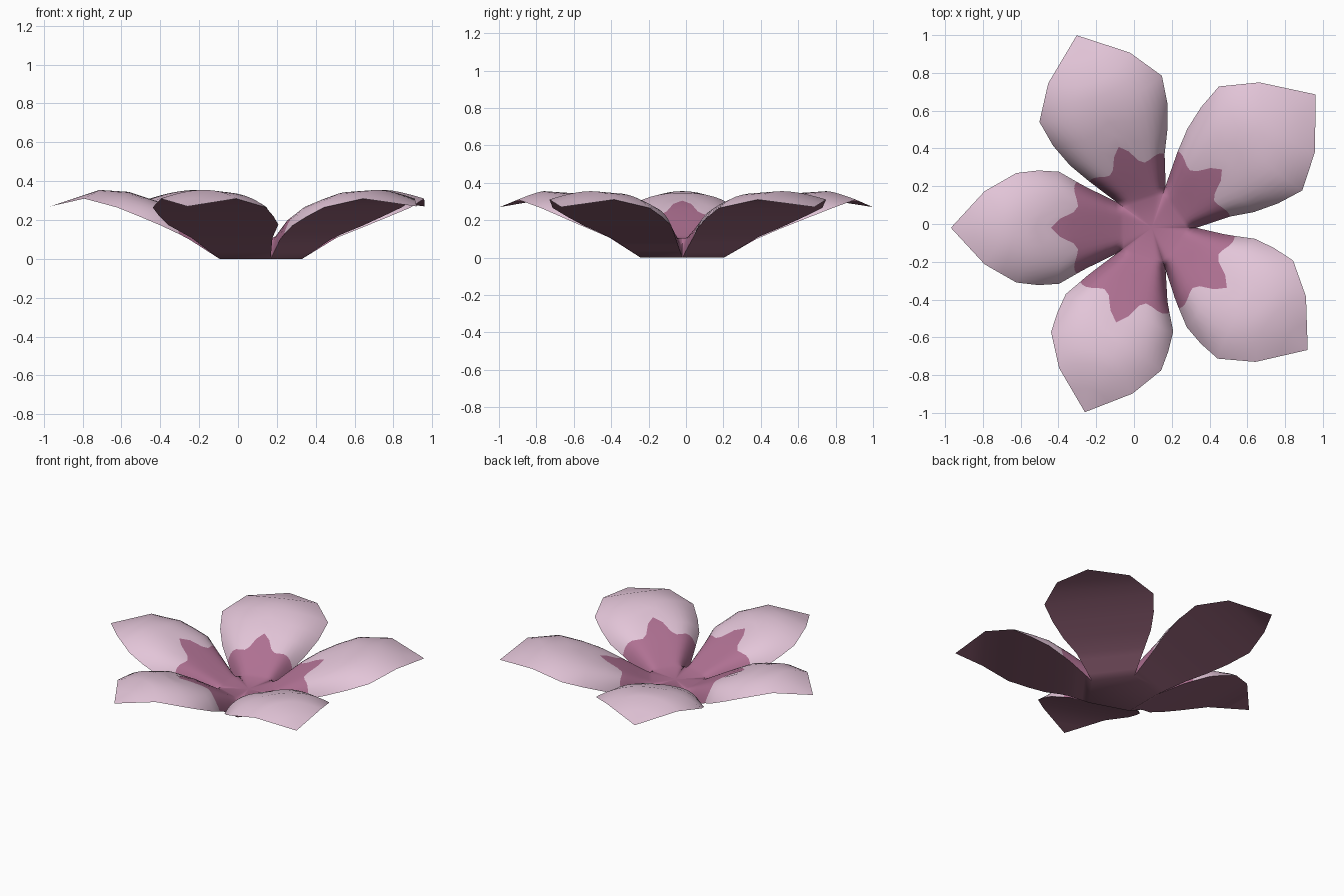
import bpy
import bmesh
import math
from mathutils import Vector

cube = bpy.data.objects.get("Cube")
if cube:
    bpy.data.objects.remove(cube, do_unlink=True)


def make_material(name, colour):
    mat = bpy.data.materials.new(name)
    mat.use_nodes = True
    mat.diffuse_color = (*colour, 1)
    mat.node_tree.nodes["Principled BSDF"].inputs["Base Color"].default_value = (*colour, 1)
    return mat


materials = [
    make_material("pale pink", (0.77, 0.56, 0.69)),
    make_material("rose", (0.43, 0.165, 0.29)),
    make_material("dark plum", (0.29, 0.122, 0.185)),
]
PALE, ROSE, PLUM = range(len(materials))

CENTRE = Vector((0.08, -0.02, 0))
BASE_CENTRE = Vector((0.095, -0.02, 0))

# Flat centre rings: radius, top height, drop towards the notch between petals
RINGS = [(0.185, 0.105, 0.0), (0.235, 0.125, 0.125)]

# Petal ribs: midline distance and height, edge distance, half width, edge height, roundness
RIBS = [
    (0.33, 0.21, 0.35, 0.222, 0.11, 6),
    (0.48, 0.29, 0.51, 0.313, 0.185, 4),
    (0.65, 0.345, 0.71, 0.315, 0.265, 2.6),
    (0.80, 0.355, 0.88, 0.21, 0.31, 2),
    (1.06, 0.27, 1.06, 0.0, 0.27, 2),
]
TIP = len(RINGS) + len(RIBS) - 1

# Petals: axis angle, length scale, width scale of the outer ribs, rose patch scale
PETALS = [
    (38.7, 1.065, 1.12, 0.95),
    (110.6, 1.027, 1.1, 0.88),
    (180, 0.99, 0.92, 1.0),
    (250.8, 0.975, 0.98, 1.02),
    (322.4, 1.0, 1.04, 1.0),
]
COLUMNS = 20


def polar(radius, angle):
    return Vector((radius * math.cos(angle), radius * math.sin(angle), 0))


def rib_point(index, petal, v):
    """Point on a cross rib of the upper skin; v runs from -1 to 1 across the petal."""
    if index < len(RINGS):
        radius, top, drop = RINGS[index]
        nominal = math.radians(36 + 72 * petal)
        a = BASE_CENTRE + polar(radius, nominal - math.pi / 5)
        b = BASE_CENTRE + polar(radius, nominal + math.pi / 5)
        point = a.lerp(b, (v + 1) / 2)
        point.z = top - drop * abs(v) ** 7
        return point
    angle, length, width, _ = PETALS[petal]
    mid, top, edge, half, low, roundness = RIBS[index - len(RINGS)]
    axis = math.radians(angle)
    along = (mid + (edge - mid) * v * v) * length
    if index >= 4:
        half *= width
    point = CENTRE + polar(along, axis) + polar(half * v, axis + math.pi / 2)
    point.z = top + (low - top) * abs(v) ** roundness
    return point


def surface(s, petal, v):
    i = min(int(s), TIP - 1)
    return rib_point(i, petal, v).lerp(rib_point(i + 1, petal, v), s - i)


def rose_limit(petal, v):
    """Position along the petal where the wavy rose patch ends."""
    low, high = 1.0, 4.0
    angle, _, _, patch = PETALS[petal]
    for _ in range(25):
        s = (low + high) / 2
        rel = surface(s, petal, v) - CENTRE
        phi = math.remainder(math.atan2(rel.y, rel.x) - math.radians(angle), math.tau)
        wave = 0.032 * math.cos(phi * math.tau / math.radians(31))
        limit = patch * (0.423 + wave + 0.065 * math.exp(-(phi / 0.14) ** 2))
        if math.hypot(rel.x, rel.y) < limit:
            low = s
        else:
            high = s
    return low


BASE_ROW, ROSE_ROWS = 3, 7


def petal_column(petal, v):
    cut = rose_limit(petal, v)
    inner = [0, 0.5] + [1 + (cut - 1) * i / 4 for i in range(5)]
    outer = [cut + (4 - cut) * i / 3 for i in range(1, 4)]
    stations = inner + outer + [4.5, 5, 5.5, 6]
    hub = BASE_CENTRE + Vector((0, 0, 0.095))
    return [hub] + [surface(s, petal, v) for s in stations]


def bridge(bm, left, right, colour_of_row):
    """Strip of faces between two lists of points."""
    a = [bm.verts.new(p) for p in left]
    b = [bm.verts.new(p) for p in right]
    for r in range(len(a) - 1):
        face = bm.faces.new((a[r], a[r + 1], b[r + 1], b[r]))
        face.material_index = colour_of_row(r)


def finish(bm, name, upward):
    bmesh.ops.remove_doubles(bm, verts=bm.verts[:], dist=0.0005)
    bm.normal_update()
    wrong = [f for f in bm.faces if (f.normal.z > 0) != upward]
    bmesh.ops.reverse_faces(bm, faces=wrong)
    mesh = bpy.data.meshes.new(name)
    bm.to_mesh(mesh)
    bm.free()
    for mat in materials:
        mesh.materials.append(mat)
    mesh.shade_smooth()
    bpy.context.collection.objects.link(bpy.data.objects.new(name, mesh))


upper = bmesh.new()
lower = bmesh.new()
for petal in range(len(PETALS)):
    # Rounded upper skin, with columns closer together at the curled edges
    spread = [math.sin(math.pi / 2 * (2 * c / COLUMNS - 1)) for c in range(COLUMNS + 1)]
    columns = [petal_column(petal, v) for v in spread]
    for left, right in zip(columns, columns[1:]):
        bridge(upper, left, right, lambda r: ROSE if r < ROSE_ROWS else PALE)
    # Flatter dark underside spanning the same outline
    left, right = ([BASE_CENTRE] + col[BASE_ROW:] for col in (columns[0], columns[-1]))
    bridge(lower, left, right, lambda r: PLUM)

finish(upper, "petal_tops", True)
finish(lower, "petal_undersides", False)
